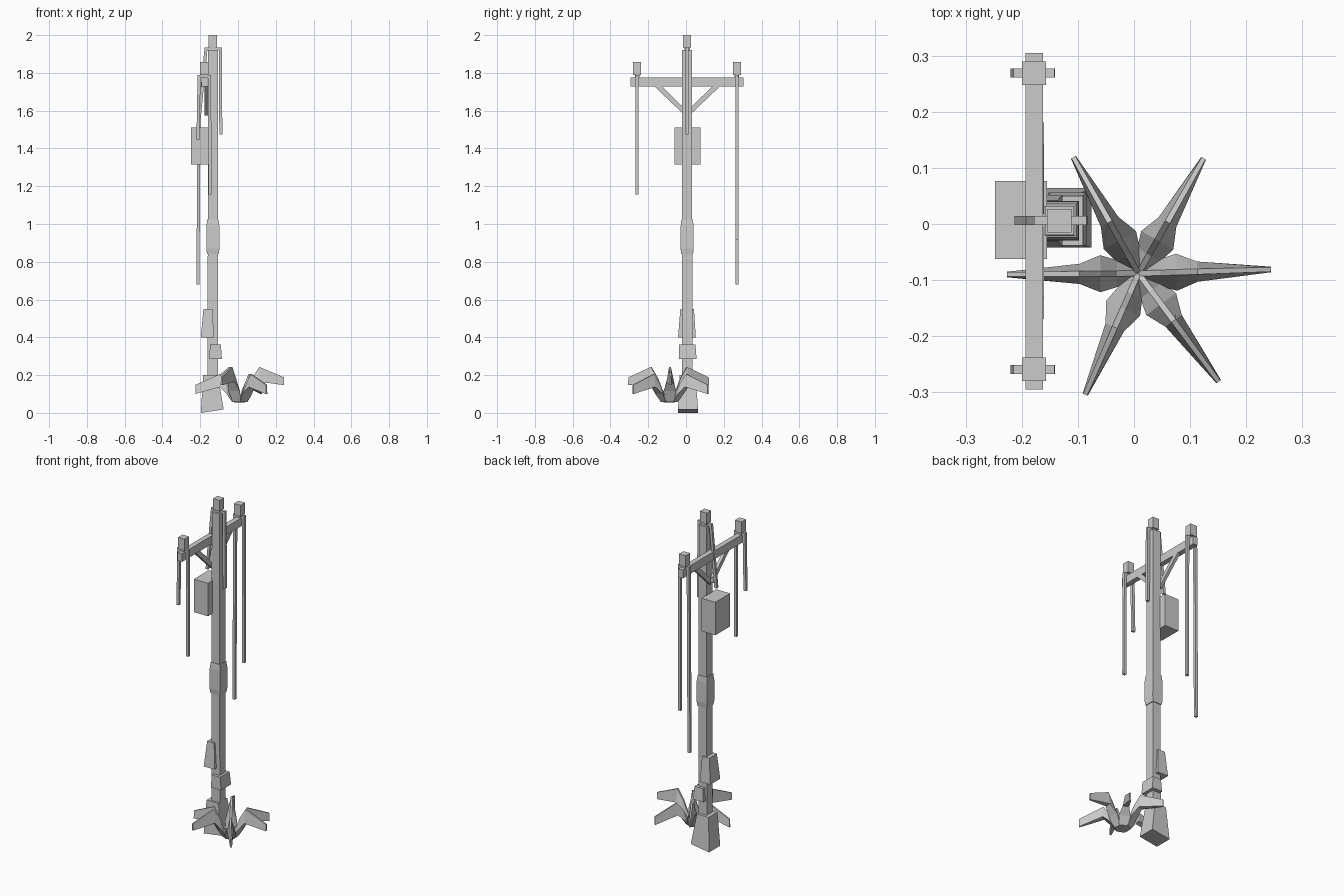
import bpy, math
from mathutils import Vector

if "Cube" in bpy.data.objects:
    bpy.data.objects.remove(bpy.data.objects["Cube"])

def mesh(name, verts, faces):
    me = bpy.data.meshes.new(name)
    me.from_pydata(verts, [], faces)
    ob = bpy.data.objects.new(name, me)
    bpy.context.collection.objects.link(ob)
    return ob

def loft(name, rings):
    """Closed solid through rings of equal point count."""
    n = len(rings[0])
    faces = [tuple(reversed(range(n)))]
    for k in range(len(rings) - 1):
        a = k * n
        faces += [(a + i, a + (i + 1) % n, a + n + (i + 1) % n, a + n + i) for i in range(n)]
    faces.append(tuple(range(n * (len(rings) - 1), n * len(rings))))
    return mesh(name, [p for r in rings for p in r], faces)

def rect(x0, x1, y0, y1, z, slope=0.0):
    return [(x0, y0, z), (x1, y0, z + slope), (x1, y1, z + slope), (x0, y1, z)]

def box(name, x0, x1, y0, y1, z0, z1):
    return loft(name, [rect(x0, x1, y0, y1, z0), rect(x0, x1, y0, y1, z1)])

def square(x, y, h, z):
    return rect(x - h, x + h, y - h, y + h, z)

PX, PY = -0.133, 0.006

# pole with a bound collar and cap
loft("pole", [square(PX, PY, 0.028, 0.02), square(PX, PY, 0.026, 1.92)])
loft("pole_collar", [square(PX, PY, 0.031, 0.84), square(PX, PY, 0.035, 0.87),
                     square(PX, PY, 0.034, 0.99), square(PX, PY, 0.030, 1.025)])
box("pole_cap_neck", PX - 0.014, PX + 0.014, PY - 0.014, PY + 0.014, 1.915, 1.94)
box("pole_cap", PX - 0.022, PX + 0.022, PY - 0.021, PY + 0.021, 1.935, 2.0)

# cross arm and diagonal braces
box("cross_arm", -0.193, -0.162, -0.295, 0.305, 1.727, 1.776)
for s, side in ((-1, "front"), (1, "back")):
    pts = [(0.012, 1.575), (0.012, 1.61), (0.135, 1.73), (0.175, 1.73)]
    rings = [[(x, PY + s * y, z) for y, z in pts] for x in (-0.178, -0.16)]
    loft("brace_" + side, rings if s < 0 else [list(reversed(r)) for r in rings])

def wire(name, x_top, x_end, y, z_top, z_end):
    loft(name, [square(x_end, y, 0.008, z_end), square(x_top, y, 0.008, z_top)])

# insulators with a short bar and two cut wires each
for side, y, lo, hi in (("front", -0.259, 1.445, 1.155), ("back", 0.269, 0.68, 0.915)):
    box("insulator_stem_" + side, -0.19, -0.166, y - 0.012, y + 0.012, 1.77, 1.795)
    box("insulator_" + side, -0.2, -0.157, y - 0.021, y + 0.021, 1.79, 1.858)
    box("wire_bar_" + side, -0.215, -0.142, y - 0.008, y + 0.008, 1.772, 1.788)
    wire("wire_left_" + side, -0.206, -0.212, y, 1.788, lo)
    wire("wire_right_" + side, -0.150, -0.149, y, 1.788, hi)
box("top_wire_bar", -0.178, -0.085, PY - 0.008, PY + 0.008, 1.92, 1.934)
wire("top_wire_left", -0.169, -0.205, PY, 1.934, 1.56)
wire("top_wire_right", -0.093, -0.091, PY, 1.934, 1.475)

# transformer box
box("transformer", -0.248, -0.155, -0.062, 0.077, 1.315, 1.512)

# wrapped slabs and base block
loft("side_slab", [rect(-0.197, -0.127, -0.042, 0.052, 0.40),
                   rect(-0.183, -0.136, -0.030, 0.042, 0.55)])
loft("corner_slab", [rect(-0.152, -0.085, -0.038, 0.056, 0.285),
                     rect(-0.148, -0.091, -0.038, 0.050, 0.362)])
loft("base_block", [rect(-0.197, -0.076, -0.042, 0.064, 0.0, 0.018),
                    rect(-0.184, -0.106, -0.034, 0.050, 0.20)])

# plant: six folded leaves, alternating high and low
CX, CY = 0.008, -0.088
TIPS = [(0.244, -0.081), (0.124, 0.117), (-0.108, 0.119),
        (-0.226, -0.09), (-0.087, -0.304), (0.151, -0.281)]
HIGH = [(0.0, 0.055, 0.075, 0.006), (0.038, 0.057, 0.115, 0.024),
        (0.068, 0.115, 0.185, 0.033), (0.105, 0.165, 0.243, 0.018), (1, 0.147, 0.188, 0.005)]
LOW = [(0.0, 0.055, 0.075, 0.006), (0.038, 0.057, 0.105, 0.024),
       (0.068, 0.100, 0.158, 0.033), (0.105, 0.137, 0.205, 0.018), (1, 0.100, 0.148, 0.005)]
for i, (tx, ty) in enumerate(TIPS):
    d = Vector((tx - CX, ty - CY, 0))
    length = d.length
    d.normalize()
    n = Vector((-d.y, d.x, 0))
    rings = []
    for r, zb, zt, w in (LOW if i % 2 else HIGH):
        c = Vector((CX, CY, 0)) + d * (length if r == 1 else r)
        ridge = min(w * 0.8, 0.005)
        rings.append([tuple(c + n * s + Vector((0, 0, z))) for s, z in
                      ((-w, zb), (w, zb), (ridge, zt), (-ridge, zt))])
    loft("leaf_%d" % (i + 1), rings)
